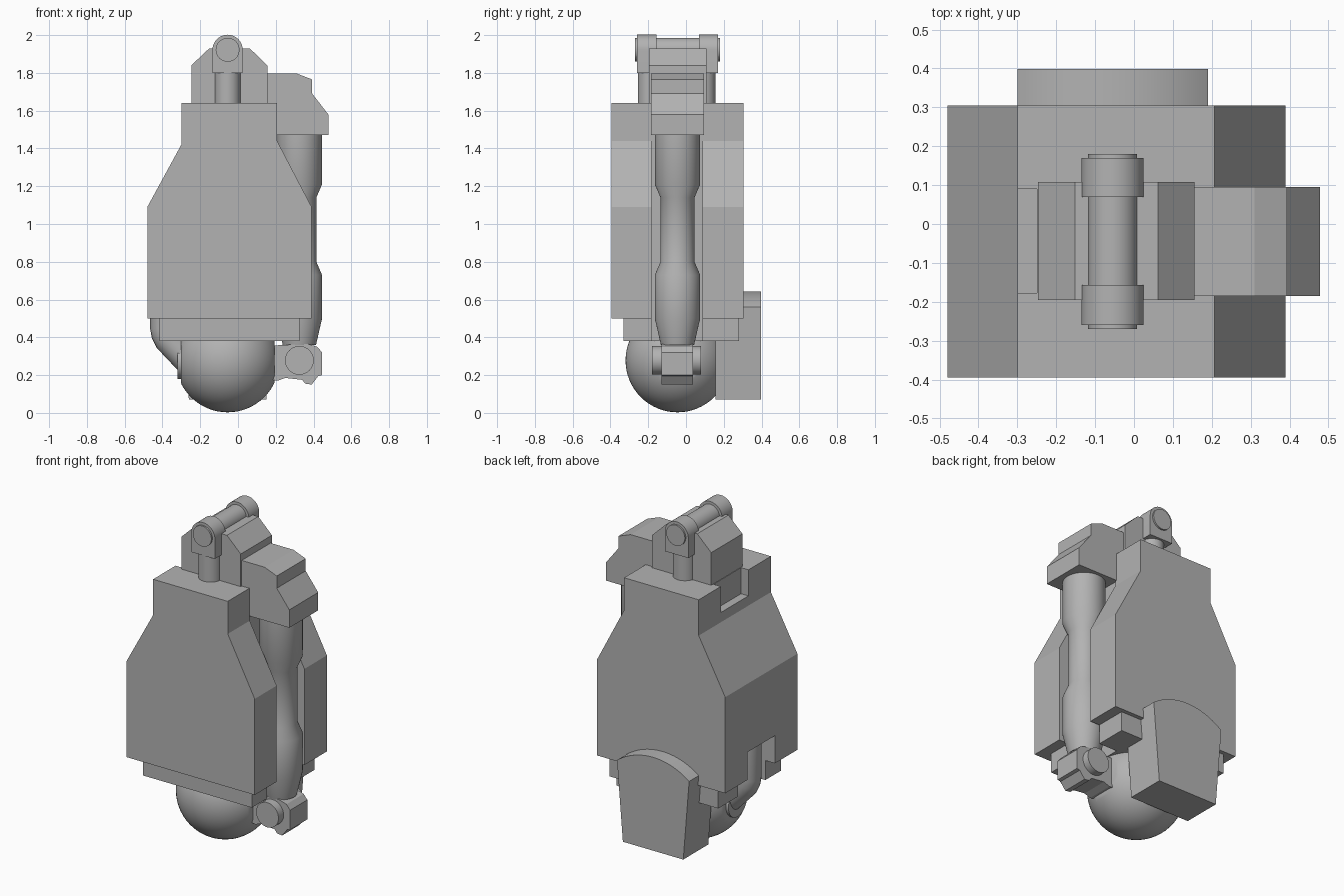
import bpy, bmesh, math
from mathutils import Matrix, Vector

cube = bpy.data.objects.get("Cube")
if cube:
    bpy.data.objects.remove(cube, do_unlink=True)

GREY = (0.45, 0.45, 0.45, 1)
mat = bpy.data.materials.new("plain_grey")
mat.use_nodes = True
mat.diffuse_color = GREY
mat.node_tree.nodes["Principled BSDF"].inputs["Base Color"].default_value = GREY

MID_X, MID_Y = -0.055, -0.045   # axes shared by the ball, hook and slots


def finish(name, bm, smooth=False):
    bmesh.ops.recalc_face_normals(bm, faces=bm.faces)
    mesh = bpy.data.meshes.new(name)
    bm.to_mesh(mesh)
    bm.free()
    mesh.materials.append(mat)
    ob = bpy.data.objects.new(name, mesh)
    bpy.context.collection.objects.link(ob)
    if smooth:
        activate(ob)
        bpy.ops.object.shade_smooth_by_angle(angle=math.radians(30))
    return ob


def activate(ob):
    bpy.ops.object.select_all(action='DESELECT')
    ob.select_set(True)
    bpy.context.view_layer.objects.active = ob


def prism(name, pts, y0, y1, smooth=False):
    """Extrude an x-z outline along y."""
    bm = bmesh.new()
    face = bm.faces.new([bm.verts.new((x, y0, z)) for x, z in pts])
    out = bmesh.ops.extrude_face_region(bm, geom=[face])
    bmesh.ops.translate(bm, vec=(0, y1 - y0, 0),
                        verts=[v for v in out["geom"] if isinstance(v, bmesh.types.BMVert)])
    return finish(name, bm, smooth)


def box(name, x0, x1, y0, y1, z0, z1):
    return prism(name, [(x0, z0), (x1, z0), (x1, z1), (x0, z1)], y0, y1)


def rod(name, a, b, r):
    a, b = Vector(a), Vector(b)
    turn = (b - a).to_track_quat('Z', 'Y').to_matrix().to_4x4()
    bm = bmesh.new()
    bmesh.ops.create_cone(bm, cap_ends=True, segments=48, radius1=r, radius2=r,
                          depth=(b - a).length,
                          matrix=Matrix.Translation((a + b) / 2) @ turn)
    return finish(name, bm, True)


def lathe(name, profile, x, y):
    """Turn (radius, height) points about a vertical axis."""
    bm = bmesh.new()
    vs = [bm.verts.new((x + r, y, z)) for r, z in profile]
    es = [bm.edges.new(p) for p in zip(vs, vs[1:])]
    bmesh.ops.spin(bm, geom=vs + es, cent=(x, y, 0), axis=(0, 0, 1),
                   angle=math.tau, steps=48)
    bmesh.ops.remove_doubles(bm, verts=bm.verts, dist=0.0005)
    return finish(name, bm, True)


def arc(cx, cz, r, start, end, n=20):
    return [(cx + r * math.cos(math.radians(start + (end - start) * i / n)),
             cz + r * math.sin(math.radians(start + (end - start) * i / n)))
            for i in range(n + 1)]


def cut(target, *bounds):
    cutter = box("cutter", *bounds)
    cutter.hide_render = True
    mod = target.modifiers.new("slot", 'BOOLEAN')
    mod.operation, mod.solver, mod.object = 'DIFFERENCE', 'EXACT', cutter
    activate(target)
    bpy.ops.object.modifier_apply(modifier=mod.name)
    bpy.data.objects.remove(cutter, do_unlink=True)


# Main housing and lower plate, slotted on both sides
housing = prism("housing", [(-.48, .5), (.39, .5), (.39, 1.09), (.207, 1.44), (.207, 1.64),
                            (-.3, 1.64), (-.3, 1.42), (-.48, 1.09)], -.395, .305)
plate = box("lower_plate", -.415, .325, -.33, .28, .38, .5)
cut(housing, .2, .6, -.182, .087, .3, 1.8)
cut(housing, -.6, -.25, -.177, .09, 1.48, 1.8)
cut(housing, -.6, -.25, -.177, .09, .3, .67)
cut(plate, .2, .6, -.182, .087, .3, .6)
cut(plate, -.6, -.25, -.177, .09, .3, .6)

# Top block and piston cap
prism("top_block", [(-.247, 1.45), (.155, 1.45), (.155, 1.84), (.062, 1.93),
                    (-.152, 1.93), (-.247, 1.84)], -.195, .108)
prism("piston_cap", [(.1, 1.47), (.478, 1.47), (.478, 1.58), (.393, 1.69), (.393, 1.765),
                     (.31, 1.797), (.1, 1.797)], -.185, .095)

# Top handle: two posts with rounded heads, end discs and a cross rod
head = [(MID_X - .08, 1.8), (MID_X + .08, 1.8)] + arc(MID_X, 1.922, .08, 0, 180)
for name, post_y, y0, y1 in (("front", -.187, -.26, -.157), ("back", .088, .07, .17)):
    rod(name + "_post", (MID_X, post_y, 1.6), (MID_X, post_y, 1.81), .068)
    prism(name + "_head", head, y0, y1, True)
rod("handle_rod", (MID_X, -.27, 1.922), (MID_X, .18, 1.922), .063)

# Side piston
lathe("piston", [(0, .36), (.088, .36), (.12, .5), (.12, .73), (.09, .8), (.09, 1.14),
                 (.12, 1.21), (.12, 1.5), (0, 1.5)], .325, MID_Y)

# Hinge under the piston
prism("hinge_lug", [(.15, .355), (.25, .36), (.37, .365), (.42, .35), (.445, .32), (.445, .2),
                    (.425, .195), (.39, .15), (.355, .155), (.34, .175), (.25, .185),
                    (.21, .17), (.15, .18)], -.13, .037)
rod("hinge_pin", (.325, -.18, .278), (.325, .08, .278), .076)

# Ball with flattened sides
bm = bmesh.new()
bmesh.ops.create_uvsphere(bm, u_segments=64, v_segments=32, radius=.275,
                          matrix=Matrix.Translation((MID_X, MID_Y, .278)))
for side in (-1, 1):
    bmesh.ops.bisect_plane(bm, geom=bm.verts[:] + bm.edges[:] + bm.faces[:],
                           plane_co=(MID_X + side * .248, 0, 0), plane_no=(side, 0, 0),
                           clear_outer=True)
    bmesh.ops.holes_fill(bm, edges=[e for e in bm.edges if e.is_boundary])
finish("ball", bm, True)
rod("ball_side_disc", (-.32, MID_Y, .27), (-.28, MID_Y, .27), .09)

# Bent pipe on the other side
curve = bpy.data.curves.new("bent_pipe", 'CURVE')
curve.dimensions = '3D'
curve.bevel_depth, curve.bevel_resolution, curve.use_fill_caps = .08, 8, True
path = [(-.385, .66), (-.385, .45), (-.38, .42), (-.365, .39), (-.25, .27)]
spline = curve.splines.new('POLY')
spline.points.add(len(path) - 1)
for p, (x, z) in zip(spline.points, path):
    p.co = (x, MID_Y, z, 1)
curve.materials.append(mat)
pipe = bpy.data.objects.new("bent_pipe", curve)
bpy.context.collection.objects.link(pipe)
activate(pipe)
bpy.ops.object.convert(target='MESH')
bpy.ops.object.shade_smooth_by_angle(angle=math.radians(30))

# Back guard with an arched top
prism("back_guard", [(-.26, .07), (.15, .07)] +
      arc(MID_X, .238, .405, 52.8, 127.2), .155, .398, True)
